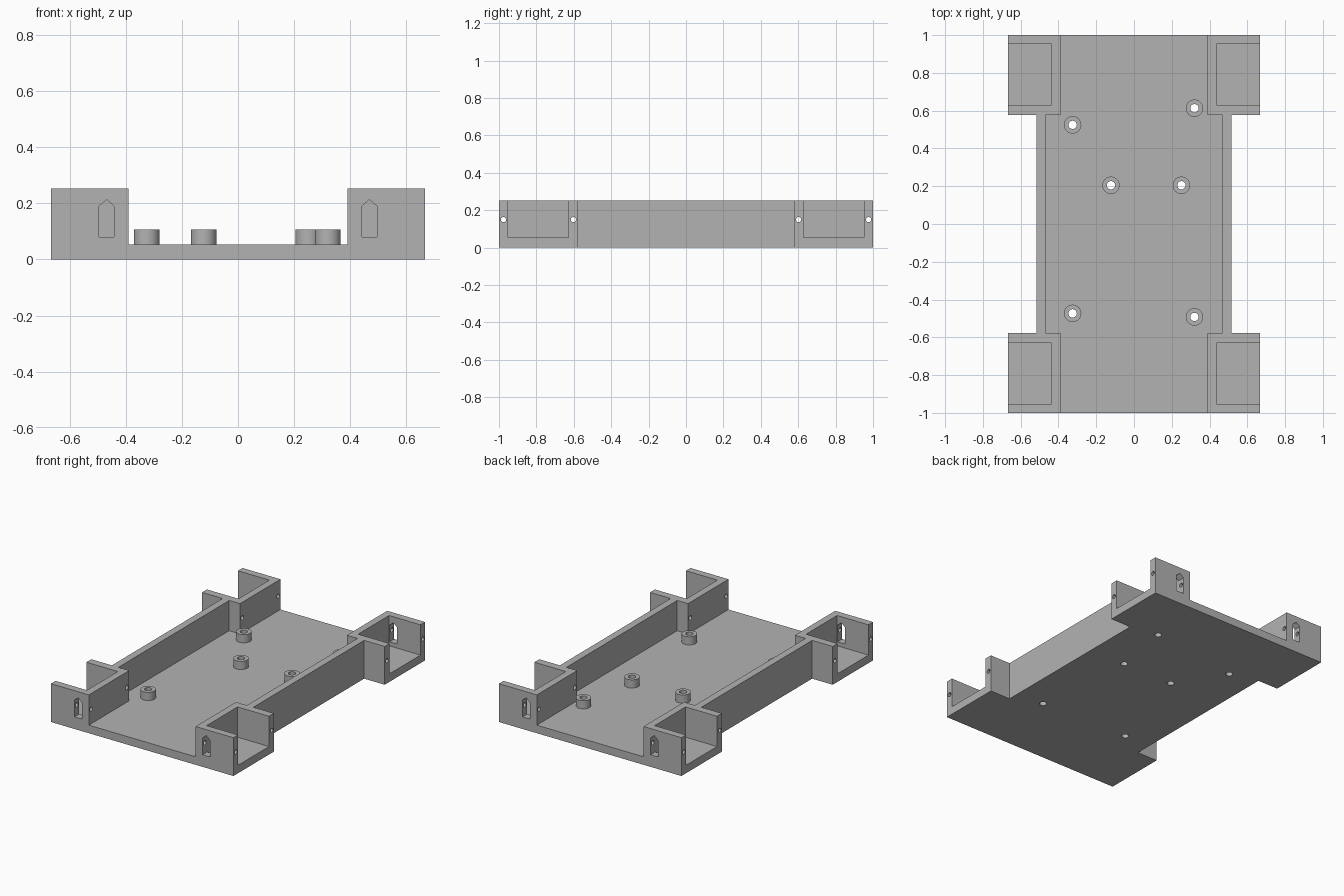
import bpy
import bmesh
import math
from mathutils import Matrix, Vector

if "Cube" in bpy.data.objects:
    bpy.data.objects.remove(bpy.data.objects["Cube"])

HALF_W, HALF_L, TOP, FLOOR = 0.667, 1.0, 0.253, 0.053
BAY_Y = 0.578            # where the wheel bays begin
OVER = 0.1               # how far cutters overshoot

grey = bpy.data.materials.new("grey plastic")
grey.use_nodes = True
grey.diffuse_color = (0.45, 0.45, 0.45, 1)
grey.node_tree.nodes["Principled BSDF"].inputs["Base Color"].default_value = (0.45, 0.45, 0.45, 1)


def finish(name, bm):
    bmesh.ops.recalc_face_normals(bm, faces=bm.faces)
    mesh = bpy.data.meshes.new(name)
    bm.to_mesh(mesh)
    bm.free()
    mesh.materials.append(grey)
    obj = bpy.data.objects.new(name, mesh)
    bpy.context.scene.collection.objects.link(obj)
    return obj


def prism(name, outline, low, high, along_y=False):
    """Extrude an outline along z, or an xz outline along y."""
    bm = bmesh.new()
    verts = [bm.verts.new((a, low, b) if along_y else (a, b, low)) for a, b in outline]
    face = bm.faces.new(verts)
    moved = bmesh.ops.extrude_face_region(bm, geom=[face])["geom"]
    step = Vector((0, high - low, 0) if along_y else (0, 0, high - low))
    bmesh.ops.translate(bm, vec=step, verts=[v for v in moved if isinstance(v, bmesh.types.BMVert)])
    return finish(name, bm)


def rod(name, radius, length, centre, along_x=False):
    bm = bmesh.new()
    turn = Matrix.Rotation(math.pi / 2, 4, "Y") if along_x else Matrix()
    bmesh.ops.create_cone(bm, cap_ends=True, segments=32, radius1=radius, radius2=radius,
                          depth=length, matrix=Matrix.Translation(centre) @ turn)
    return finish(name, bm)


def stepped(wide, narrow, wide_y, end_y):
    """Outline with one width at the ends and another in the middle."""
    side = [(wide, -end_y), (wide, -wide_y), (narrow, -wide_y),
            (narrow, wide_y), (wide, wide_y), (wide, end_y)]
    return side + [(-x, y) for x, y in reversed(side)]


# Solid block with narrowed waist, and its list of boolean steps
chassis = prism("chassis", stepped(HALF_W, 0.517, BAY_Y, HALF_L), 0, TOP)
steps = []

# Central tray, open at the front and back
steps.append(("DIFFERENCE", prism("tray_cutter", stepped(0.39, 0.469, BAY_Y, HALF_L + OVER),
                                  FLOOR, TOP + OVER)))

# Four corner bays, open outward and upward, with a pointed slot in each end wall
for sx in (-1, 1):
    for sy in (-1, 1):
        bay = [(sx * x, sy * y) for x, y in
               ((0.437, 0.629), (HALF_W + OVER, 0.629), (HALF_W + OVER, 0.952), (0.437, 0.952))]
        steps.append(("DIFFERENCE", prism("bay_cutter", bay, FLOOR, TOP + OVER)))
        slot = [(sx * 0.468 + x, z) for x, z in
                ((-0.027, 0.08), (0.027, 0.08), (0.027, 0.19), (0, 0.213), (-0.027, 0.19))]
        steps.append(("DIFFERENCE", prism("slot_cutter", slot, sy * 0.9, sy * 1.1, True)))

# Cross holes through the bay walls
for y in (-0.976, -0.602, 0.602, 0.976):
    steps.append(("DIFFERENCE", rod("cross_hole_cutter", 0.014, 2, (0, y, 0.15), True)))

# Standoffs, drilled right through the floor
posts = [(-0.325, 0.525), (0.32, 0.613), (-0.122, 0.205),
         (0.251, 0.205), (-0.325, -0.473), (0.32, -0.492)]
for x, y in posts:
    steps.append(("UNION", rod("standoff", 0.046, 0.08, (x, y, 0.067))))
    steps.append(("DIFFERENCE", rod("drill_cutter", 0.022, 0.6, (x, y, 0.05))))

for operation, tool in steps:
    mod = chassis.modifiers.new(tool.name, "BOOLEAN")
    mod.operation = operation
    mod.solver = "EXACT"
    mod.object = tool
    tool.hide_render = True

# Bake the booleans and drop the helpers
bpy.context.view_layer.update()
graph = bpy.context.evaluated_depsgraph_get()
baked = bpy.data.meshes.new_from_object(chassis.evaluated_get(graph))
chassis.modifiers.clear()
chassis.data = baked
for _, tool in steps:
    bpy.data.objects.remove(tool)

# One colour throughout, round parts smooth
baked.materials.clear()
baked.materials.append(grey)
for poly in baked.polygons:
    poly.material_index = 0
bpy.ops.object.select_all(action="DESELECT")
chassis.select_set(True)
bpy.context.view_layer.objects.active = chassis
bpy.ops.object.shade_smooth_by_angle(angle=math.radians(30))
